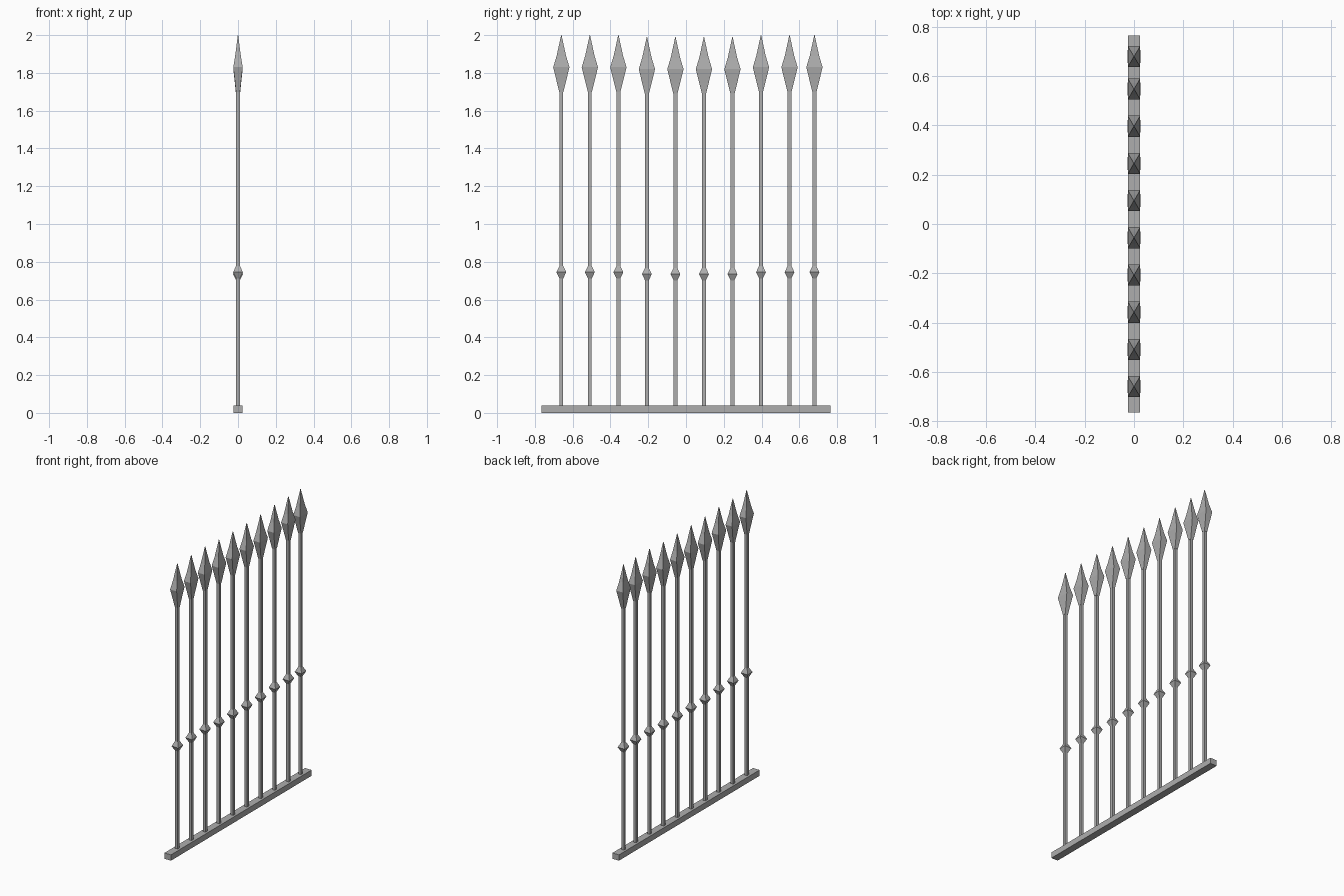
import bpy

if "Cube" in bpy.data.objects:
    bpy.data.objects.remove(bpy.data.objects["Cube"], do_unlink=True)

iron = bpy.data.materials.new("grey_iron")
iron.use_nodes = True
grey = (0.42, 0.42, 0.42, 1)
iron.diffuse_color = grey
iron.node_tree.nodes["Principled BSDF"].inputs["Base Color"].default_value = grey


def loft(name, rings, y=0, z=0):
    """Stack rectangular rings (height, half x, half y) into a closed solid."""
    verts, faces = [], []
    for h, a, b in rings:
        verts += [(sx * a, sy * b, h) for sx, sy in ((-1, -1), (1, -1), (1, 1), (-1, 1))]
    for r in range(len(rings) - 1):
        for i in range(4):
            j = (i + 1) % 4
            faces.append((4 * r + i, 4 * r + j, 4 * r + 4 + j, 4 * r + 4 + i))
    top = len(verts) - 4
    faces += [(3, 2, 1, 0), (top, top + 1, top + 2, top + 3)]
    mesh = bpy.data.meshes.new(name)
    mesh.from_pydata(verts, [], faces)
    mesh.materials.append(iron)
    obj = bpy.data.objects.new(name, mesh)
    obj.location = (0, y, z)
    bpy.context.collection.objects.link(obj)
    return obj


# Base rail
loft("base_rail", [(0, 0.025, 0.765), (0.04, 0.025, 0.765)])

# Spear-topped bars; the middle four sit slightly lower
ROD = 0.01
for n in range(10):
    y = 0.68 if n == 9 else -0.66 + 0.151 * n
    drop = -0.01 if 3 <= n <= 6 else 0
    loft(f"bar_{n + 1}", [(0.03, ROD, ROD), (1.72, ROD, ROD)], y, drop)
    loft(f"bar_knob_{n + 1}",
         [(0.712, ROD, ROD), (0.745, 0.026, 0.026), (0.778, ROD, ROD)], y, drop)
    loft(f"spear_head_{n + 1}",
         [(1.70, 0.011, 0.011), (1.76, 0.017, 0.026), (1.83, 0.025, 0.043),
          (1.89, 0.015, 0.025), (2.0, 0.001, 0.001)], y, drop)
